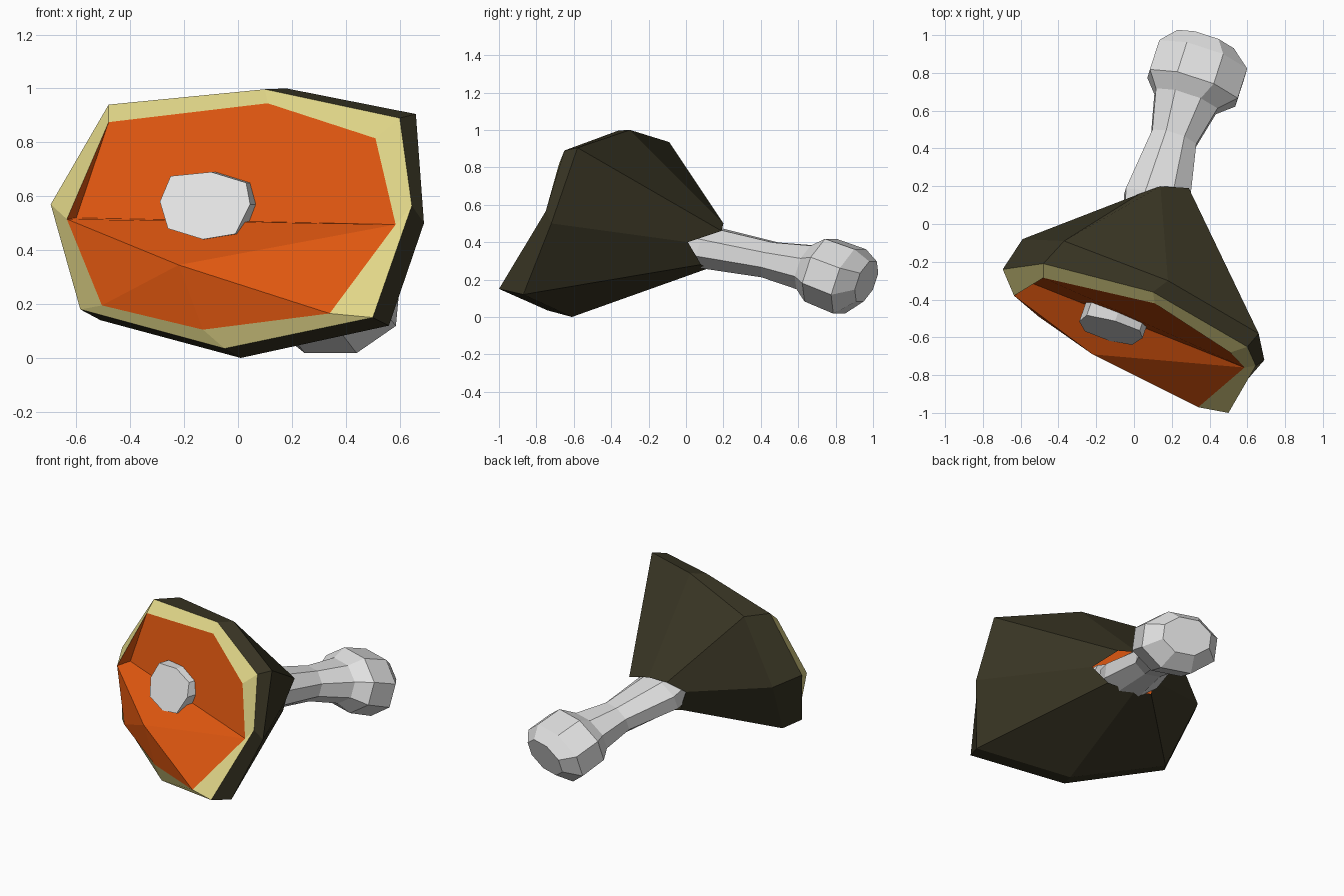
import bpy, bmesh, math
from mathutils import Vector

if "Cube" in bpy.data.objects:
    bpy.data.objects.remove(bpy.data.objects["Cube"])


def material(name, rgb):
    m = bpy.data.materials.new(name)
    m.diffuse_color = (*rgb, 1)
    m.use_nodes = True
    m.node_tree.nodes["Principled BSDF"].inputs["Base Color"].default_value = m.diffuse_color
    return m


SKIN = material("dark crust", (0.042, 0.037, 0.018))
FAT = material("cream fat", (0.76, 0.68, 0.25))
MEAT = material("orange meat", (0.74, 0.095, 0.005))
BONE = material("pale bone", (0.75, 0.75, 0.75))


def build(name, verts, faces, mat, fix=True):
    mesh = bpy.data.meshes.new(name)
    mesh.from_pydata([tuple(v) for v in verts], [], faces)
    mesh.materials.append(mat)
    if fix:
        bm = bmesh.new()
        bm.from_mesh(mesh)
        bmesh.ops.recalc_face_normals(bm, faces=bm.faces)
        bm.to_mesh(mesh)
        bm.free()
    ob = bpy.data.objects.new(name, mesh)
    bpy.context.collection.objects.link(ob)
    return ob


def loft(name, rings, mat, caps=False, fix=True):
    """Bridge equal-length rings, clockwise from the front, front to back."""
    n = len(rings[0])
    faces = [(k * n + i, k * n + (i + 1) % n, (k + 1) * n + (i + 1) % n, (k + 1) * n + i)
             for k in range(len(rings) - 1) for i in range(n)]
    if caps:
        faces += [tuple(range(n))[::-1], tuple(range((len(rings) - 1) * n, len(rings) * n))]
    return build(name, [v for r in rings for v in r], faces, mat, fix)


# Matching eight-point outlines, clockwise from the top left
cut = [(-.48, -.285, .875), (.11, -.42, .945), (.51, -.68, .815), (.585, -.76, .495),
       (.34, -.97, .165), (-.13, -.70, .105), (-.505, -.49, .195), (-.635, -.38, .515)]
rim = [(-.48, -.21, .94), (.10, -.36, .997), (.60, -.65, .89), (.645, -.75, .565),
       (.50, -1.0, .15), (-.05, -.74, .035), (-.585, -.40, .18), (-.695, -.24, .57)]
shoulder = [(-.37, -.09, .935), (.18, -.30, 1.0), (.66, -.58, .905), (.69, -.72, .50),
            (.56, -.87, .12), (.01, -.61, 0), (-.51, -.30, .14), (-.59, -.08, .52)]
neck = [(.03, .16, .48), (.14, .20, .50), (.29, .19, .46), (.35, .01, .40),
        (.28, .08, .28), (.10, .12, .26), (-.04, .12, .30), (-.07, .10, .42)]

# Crust cone and the band of fat around the cut
loft("crust", [rim, shoulder, neck], SKIN, fix=False)
loft("fat_band", [cut, rim], FAT, fix=False)

# Cut meat: flat upper half, ledge and bulging lower half
build("meat_face", cut + [(-.60, -.29, .52), (-.22, -.69, .345)],
      [(8, 3, 2, 1, 0), (7, 8, 0), (7, 9, 3, 8), (7, 6, 9), (6, 5, 9),
       (9, 5, 4), (9, 4, 3)], MEAT, fix=False)

# Sawn bone end, its face sloping with the cut
outline = [(-.25, .675), (-.10, .69), (.03, .65), (.045, .57),
           (-.01, .46), (-.13, .44), (-.26, .48), (-.29, .58)]
front = [Vector((x, -.565 - .25 * (x + .12) + .45 * (z - .565), z)) for x, z in outline]
loft("bone_stub", [front, [v + Vector((.035, .10, 0)) for v in front],
                   [v + Vector((.03, .28, 0)) for v in front]], BONE, caps=True)

# Bone handle: centre, half width, half height of each ring
side = Vector((.95, -.31, 0))
up = Vector((.09, .31, .95))
stations = [((.09, -.02, .40), .15, .12), ((.12, .12, .37), .18, .115),
            ((.21, .45, .305), .125, .10), ((.275, .65, .265), .175, .125),
            ((.31, .72, .25), .25, .18), ((.36, .875, .19), .25, .185),
            ((.375, .965, .19), .16, .115)]
rings = []
for c, w, h in stations:
    rings.append([Vector(c) + side * (w * math.sin(a)) + up * (h * math.cos(a))
                  for a in (math.tau * (i + .5) / 8 for i in range(8))])
    rings[-1] = [Vector(c) + (v - Vector(c)) * 1.06 for v in rings[-1]]
loft("bone_handle", rings, BONE, caps=True)
